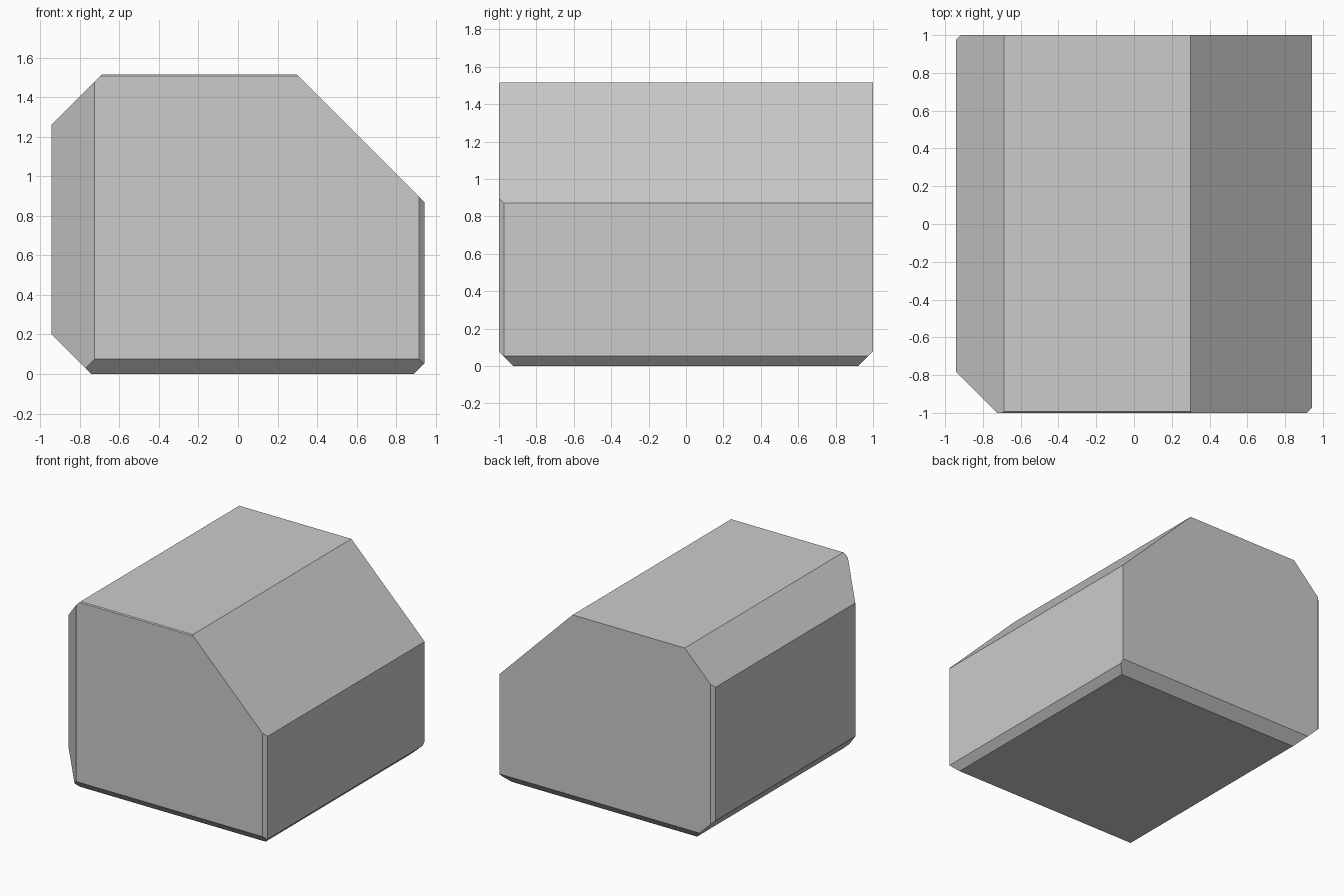
import bpy, bmesh
from mathutils import Vector

if "Cube" in bpy.data.objects:
    bpy.data.objects.remove(bpy.data.objects["Cube"])

HALF = Vector((0.943, 1.0, 0.758))
CENTRE = Vector((0, 0, 0.758))

# 45 degree edge cuts: (outward edge direction, chamfer width)
CUTS = [
    ((-1, 0, 1), 0.254),    # top left
    ((1, 0, 1), 0.645),     # top right
    ((-1, 0, -1), 0.2),     # bottom left
    ((1, 0, -1), 0.053),    # bottom right
    ((0, -1, 1), 0.007),    # top front
    ((0, -1, -1), 0.076),   # bottom front
    ((0, 1, -1), 0.078),    # bottom back
    ((-1, -1, 0), 0.218),   # upright front left
    ((1, -1, 0), 0.027),    # upright front right
    ((-1, 1, 0), 0.025),    # upright back left
]


def cut_edge(bm, direction, width):
    """Slice off one edge of the block and cap the opening."""
    d = Vector(direction)
    point = CENTRE + d * HALF - d * (width / 2)
    geom = bm.verts[:] + bm.edges[:] + bm.faces[:]
    cut = bmesh.ops.bisect_plane(bm, geom=geom, dist=1e-5, plane_co=point,
                                 plane_no=d.normalized(), clear_outer=True)
    edges = [e for e in cut["geom_cut"] if isinstance(e, bmesh.types.BMEdge)]
    bmesh.ops.contextual_create(bm, geom=edges)


# Block
bm = bmesh.new()
bmesh.ops.create_cube(bm, size=2)
for v in bm.verts:
    v.co = CENTRE + v.co * HALF

# Uneven chamfers
for direction, width in CUTS:
    cut_edge(bm, direction, width)
bmesh.ops.recalc_face_normals(bm, faces=bm.faces[:])

mesh = bpy.data.meshes.new("chamfered_block")
bm.to_mesh(mesh)
bm.free()
bpy.context.collection.objects.link(bpy.data.objects.new("chamfered_block", mesh))
